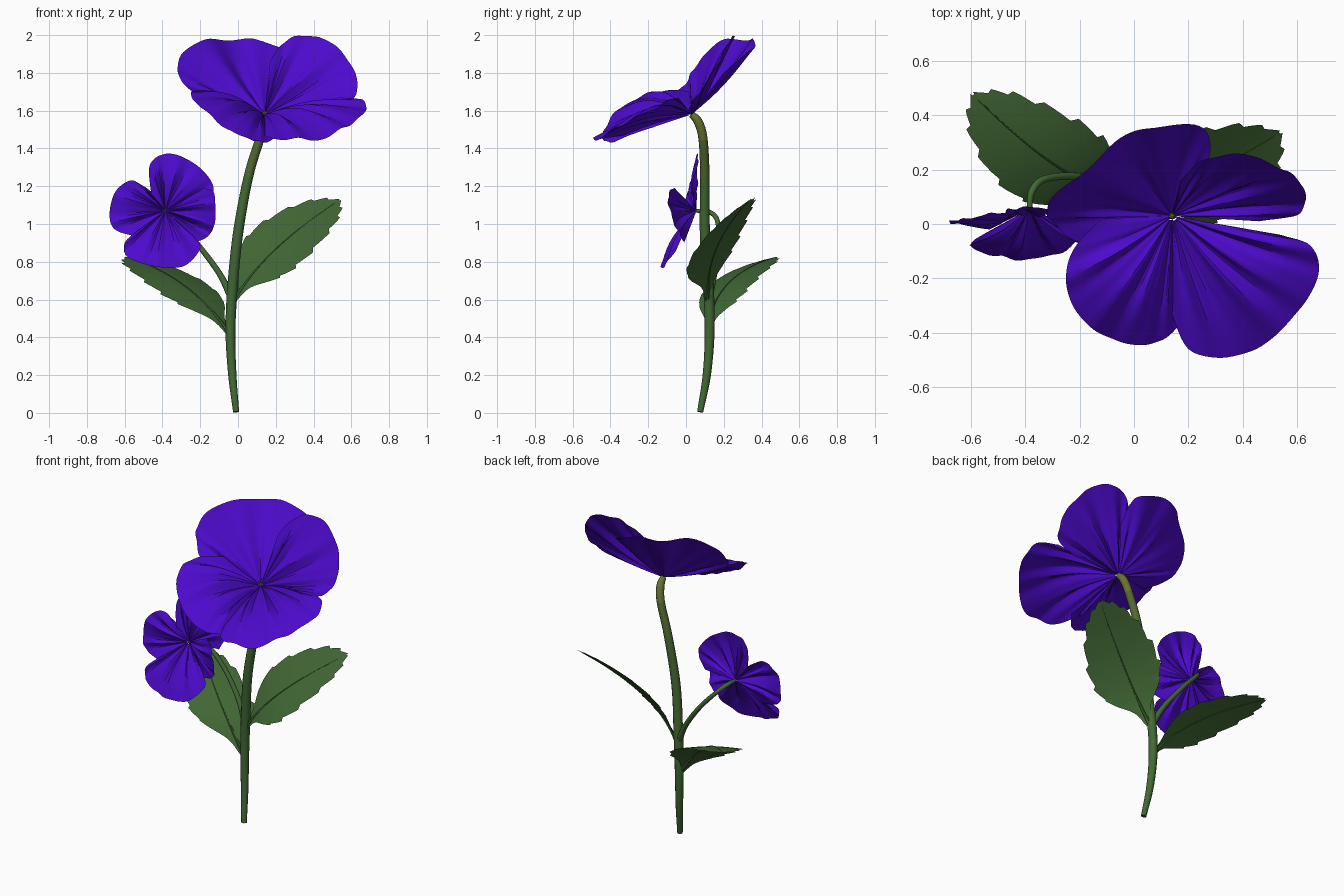
import bpy
import math
from mathutils import Vector

cube = bpy.data.objects.get("Cube")
if cube:
    bpy.data.objects.remove(cube)


def material(name, color):
    mat = bpy.data.materials.new(name)
    mat.use_nodes = True
    mat.diffuse_color = (*color, 1)
    mat.node_tree.nodes["Principled BSDF"].inputs["Base Color"].default_value = (*color, 1)
    return mat


violet = material("petal violet", (0.073, 0.003, 0.6))
leaf_green = material("leaf green", (0.052, 0.135, 0.034))
stem_green = material("stem green", (0.055, 0.14, 0.035))
moss = material("moss green", (0.085, 0.14, 0.03))
olive = material("olive", (0.14, 0.17, 0.03))


def spline(points, steps):
    """Smooth path through the given points."""
    pts = [Vector(p) for p in points]
    pts = [2 * pts[0] - pts[1]] + pts + [2 * pts[-1] - pts[-2]]
    path = []
    for a, b, c, d in zip(pts, pts[1:], pts[2:], pts[3:]):
        for i in range(steps):
            t = i / steps
            path.append(0.5 * (2 * b + (c - a) * t + (2 * a - 5 * b + 4 * c - d) * t ** 2
                               + (3 * b - a - 3 * c + d) * t ** 3))
    return path + [pts[-2]]


def grid(name, rows, mats, closed=False, angle=35):
    """Quad sheet through rows of points, optionally a capped tube."""
    n = len(rows[0])
    verts = [p for row in rows for p in row]
    faces = []
    for r in range(len(rows) - 1):
        for c in range(n if closed else n - 1):
            d = (c + 1) % n
            faces.append((r * n + c, r * n + d, (r + 1) * n + d, (r + 1) * n + c))
    if closed:
        faces.append(tuple(reversed(range(n))))
        faces.append(tuple(range(len(verts) - n, len(verts))))
    mesh = bpy.data.meshes.new(name)
    mesh.from_pydata(verts, [], faces)
    for mat in mats:
        mesh.materials.append(mat)
    obj = bpy.data.objects.new(name, mesh)
    bpy.context.collection.objects.link(obj)
    bpy.ops.object.select_all(action='DESELECT')
    obj.select_set(True)
    bpy.context.view_layer.objects.active = obj
    bpy.ops.object.shade_smooth_by_angle(angle=math.radians(angle))
    return obj


def tube(name, points, radii, mats, sides=12, steps=6):
    path = spline(points, steps)
    rows = []
    for i, p in enumerate(path):
        tangent = path[min(i + 1, len(path) - 1)] - path[max(i - 1, 0)]
        turn = Vector((0, 0, 1)).rotation_difference(tangent)
        f = i / (len(path) - 1) * (len(radii) - 1)
        k = min(int(f), len(radii) - 2)
        radius = radii[k] + (radii[k + 1] - radii[k]) * (f - k)
        ring = [math.tau * s / sides for s in range(sides)]
        rows.append([p + turn @ Vector((math.cos(a), math.sin(a), 0)) * radius for a in ring])
    return grid(name, rows, mats, closed=True)


def petal(name, centre, rim, bulge, ripple, facing, waves=5):
    """Pleated sheet spreading from the flower centre to its rim."""
    centre, facing = Vector(centre), Vector(facing).normalized()
    edge = spline(rim, 6)
    rings = 9
    rows = []
    for r in range(rings + 1):
        t = 0.03 + 0.97 * r / rings
        row = []
        for i, p in enumerate(edge):
            u = i / (len(edge) - 1)
            pleat = math.sin(u * math.tau * waves) + 0.5 * math.sin(u * math.tau * waves * 1.7 + 1)
            lift = bulge * math.sin(math.pi * t) * math.sin(math.pi * u)
            lift += ripple * pleat * math.sin(math.pi * min(t, 0.85)) * math.sin(math.pi * u) ** 0.5
            row.append(centre.lerp(p, t) + facing * lift)
        rows.append(row)
    return grid(name, rows, [violet], angle=22)


# Main stem, turning olive toward the flower
stem = tube("main_stem",
            [(-.01, .075, .005), (-.03, .11, .2), (-.04, .125, .42), (-.03, .12, .65), (0, .1, .95),
             (.055, .1, 1.25), (.115, .09, 1.45), (.135, .065, 1.54), (.14, .03, 1.58)],
            [.016, .022, .026, .028, .027, .025, .024, .024, .018], [stem_green, moss, olive])
for face in stem.data.polygons:
    face.material_index = (face.center.z > 1.25) + (face.center.z > 1.45)

# Side stalk carrying the small flower
tube("side_stalk", [(-.03, .12, .6), (-.1, .15, .74), (-.22, .175, .9), (-.33, .165, 1.02),
                    (-.375, .12, 1.065), (-.385, .055, 1.07)],
     [.02, .016, .014, .013, .013, .01], [stem_green])

# Large flower
big = (.14, .03, 1.58)
up, back = (0, -.3, 1), (0, -.7, .7)
petal("large_upper_left_petal", big,
      [(-.15, -.08, 1.65), (-.24, -.05, 1.7), (-.3, .01, 1.76), (-.32, .04, 1.82), (-.29, .11, 1.91),
       (-.15, .22, 1.98), (-.03, .33, 1.97), (.08, .355, 1.98), (.24, .36, 1.93), (.28, .3, 1.89),
       (.27, .2, 1.8)], -.015, .011, back)
petal("large_upper_right_petal", big,
      [(.17, .16, 1.86), (.22, .21, 1.94), (.3, .25, 1.99), (.43, .25, 1.99), (.55, .2, 1.91),
       (.62, .14, 1.8), (.63, .08, 1.71), (.59, .03, 1.64), (.46, .01, 1.6)], -.005, .013, back)
petal("large_lower_left_petal", big,
      [(-.12, .02, 1.7), (-.22, -.09, 1.71), (-.25, -.2, 1.69), (-.22, -.31, 1.64), (-.13, -.4, 1.56),
       (-.02, -.44, 1.48), (.07, -.44, 1.45), (.14, -.4, 1.43), (.2, -.33, 1.46)], .06, .013, up)
petal("large_lower_right_petal", big,
      [(.13, -.31, 1.47), (.2, -.46, 1.45), (.32, -.49, 1.45), (.45, -.46, 1.45), (.56, -.37, 1.51),
       (.64, -.27, 1.56), (.68, -.17, 1.61), (.65, -.08, 1.66), (.54, -.04, 1.67)], .06, .013, up)

# Small flower, its middle set back like a shallow funnel
small = (-.385, .055, 1.07)
front = (0, -1, .1)
petal("small_top_petal", small,
      [(-.46, .03, 1.16), (-.47, .05, 1.3), (-.42, .06, 1.36), (-.34, .06, 1.37), (-.23, .06, 1.32),
       (-.15, .06, 1.24), (-.13, .06, 1.17), (-.17, .05, 1.08)], .02, .01, front, 5)
petal("small_right_petal", small,
      [(-.18, -.06, 1.19), (-.13, -.09, 1.17), (-.12, -.09, 1.1), (-.12, -.07, 1.02), (-.14, -.04, .96),
       (-.18, -.02, .92), (-.25, -.01, .9)], .02, .01, front, 4)
petal("small_bottom_petal", small,
      [(-.23, -.02, .93), (-.2, -.05, .87), (-.28, -.11, .78), (-.4, -.13, .77), (-.5, -.12, .79),
       (-.59, -.09, .83), (-.6, -.07, .9), (-.54, -.03, .96)], .025, .01, front, 5)
petal("small_left_petal", small,
      [(-.53, -.02, .93), (-.65, 0, .97), (-.68, .01, 1.05), (-.65, .01, 1.17), (-.57, .03, 1.23),
       (-.5, .04, 1.2), (-.43, .04, 1.15)], .02, .01, front, 5)

# Little olive eye in the middle of each flower
for name, centre, out, size in (("large_flower_eye", big, up, .011), ("small_flower_eye", small, front, .006)):
    a, d = Vector(centre), Vector(out).normalized()
    tube(name, [a, a + d * size, a + d * size * 2], [size, size, size * .3], [olive], sides=8, steps=2)


def leaf(name, base, bend, tip, half_width, cup):
    """Toothed blade swept along a bent midrib, with a raised rib."""
    base, bend, tip, side = map(Vector, (base, bend, tip, half_width))
    outline = spline([(0, .1, 0), (.15, .25, 0), (.3, .75, 0), (.45, 1, 0), (.65, .97, 0),
                      (.85, .7, 0), (.95, .38, 0), (1, .03, 0)], 5)
    normal = (tip - base).cross(side).normalized()
    rows, rib = [], []
    for i, o in enumerate(outline):
        t = o.x
        mid = base * (1 - t) ** 2 + bend * 2 * t * (1 - t) + tip * t ** 2
        tooth = 1 + (.1 * (i % 4) / 3 - .04 if t > .25 else 0)
        row = []
        for c in range(-4, 5):
            v = c / 4
            w = v * o.y * (tooth if abs(c) == 4 else 1)
            # teeth lean toward the tip
            lean = (tip - bend) * (.3 * (tooth - 1) if abs(c) == 4 else 0)
            row.append(mid + side * w + lean + normal * cup * o.y * abs(v) ** 1.5)
        rows.append(row)
        rib.append(mid)
    grid(name, rows, [leaf_green])
    tube(name + "_midrib", rib[::4], [.012, .005, .003, .002], [leaf_green], sides=6, steps=3)


# Leaves
leaf("left_leaf", (-.02, .12, .6), (.14, .09, .87), (.535, .335, 1.125), (.125, -.135, -.08), -.01)
leaf("right_leaf", (-.04, .12, .41), (-.24, .12, .72), (-.59, .475, .825), (.14, .115, .008), .015)
